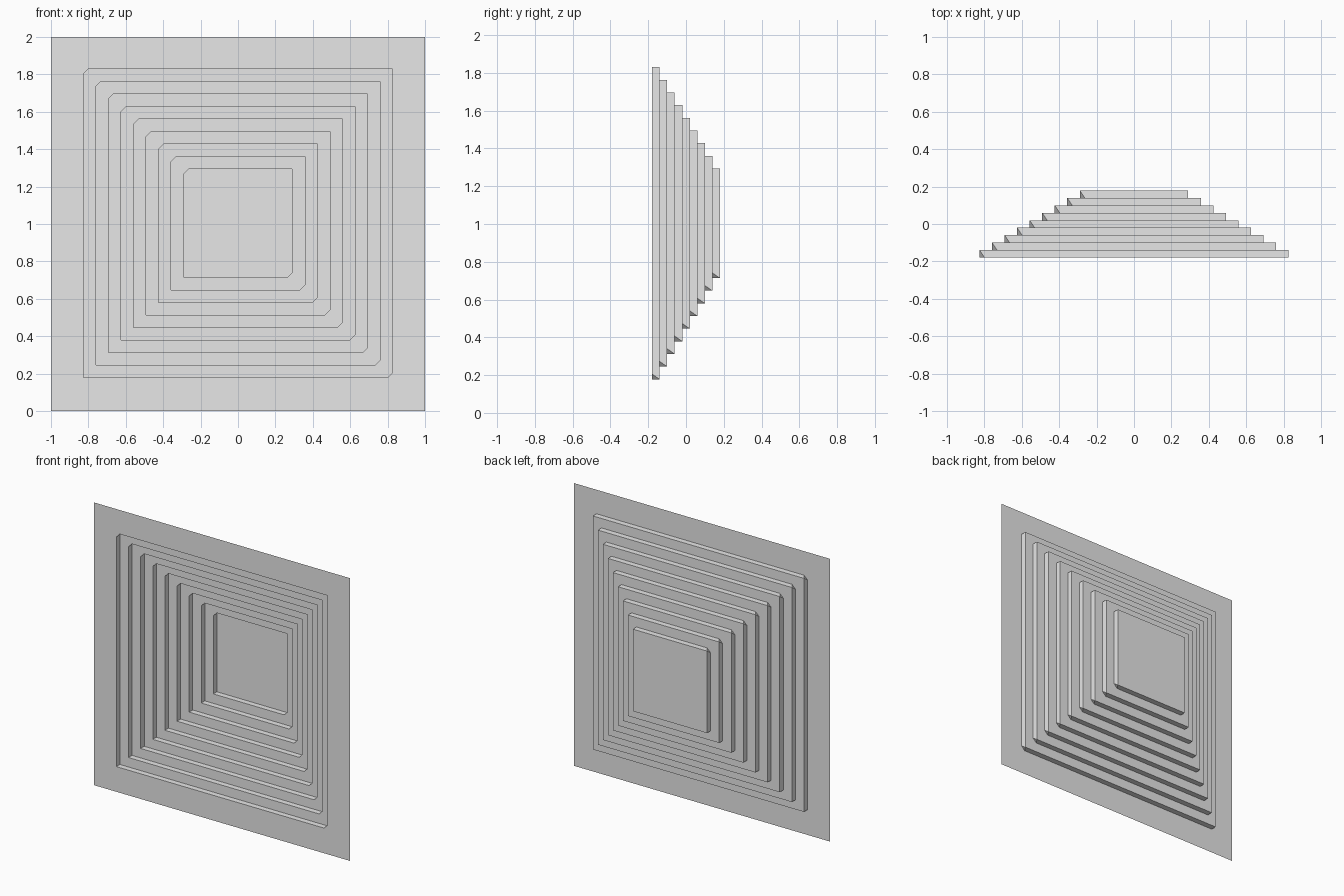
import bpy
import bmesh

if "Cube" in bpy.data.objects:
    bpy.data.objects.remove(bpy.data.objects["Cube"], do_unlink=True)

STEPS = 9
OUTER, INSET = 0.826, 0.067      # half width of first step, shrink per step
FRONT, DEPTH = -0.179, 0.0398    # plane of the frame, depth per step
CLIP = 0.027                     # size of the clipped corners
MID_Z = 1.004

grey = bpy.data.materials.new("plain_grey")
grey.use_nodes = True
grey.diffuse_color = (0.8, 0.8, 0.8, 1)
grey.node_tree.nodes["Principled BSDF"].inputs["Base Color"].default_value = (0.8, 0.8, 0.8, 1)

CORNERS = [(-1, 1), (1, 1), (1, -1), (-1, -1)]


def square(bm, half, y, mid=MID_Z):
    """Four sharp corners, clockwise from the upper left."""
    return [bm.verts.new((sx * half, y, mid + sz * half)) for sx, sz in CORNERS]


def clipped(bm, half, y):
    """Square with two opposite corners clipped, as (arriving, leaving) pairs."""
    pairs = []
    for sx, sz in CORNERS:
        if sx == sz:
            v = bm.verts.new((sx * half, y, MID_Z + sz * half))
            pairs.append((v, v))
        else:
            a = bm.verts.new((sx * half, y, MID_Z + sz * (half - CLIP)))
            b = bm.verts.new((sx * (half - CLIP), y, MID_Z + sz * half))
            pairs.append((a, b))
    return pairs


def bridge(bm, sq, cl, flip=False):
    """Join a sharp square to a clipped one, with a triangle at each clip."""
    for i in range(4):
        j = (i + 1) % 4
        faces = [[sq[i], sq[j], cl[j][0], cl[i][1]]]
        if cl[i][0] != cl[i][1]:
            faces.append([sq[i], cl[i][1], cl[i][0]])
        for f in faces:
            bm.faces.new(f[::-1] if flip else f)


def finish(bm, name):
    mesh = bpy.data.meshes.new(name)
    bm.to_mesh(mesh)
    bm.free()
    mesh.materials.append(grey)
    bpy.context.collection.objects.link(bpy.data.objects.new(name, mesh))


# Flat outer frame
bm = bmesh.new()
bridge(bm, square(bm, 1, FRONT, 1), clipped(bm, OUTER, FRONT), flip=True)
finish(bm, "outer_frame")

# Recessed steps: a wall going back, then a ledge going in
for k in range(STEPS):
    bm = bmesh.new()
    half = OUTER - k * INSET
    y = FRONT + k * DEPTH
    back = square(bm, half, y + DEPTH)
    bridge(bm, back, clipped(bm, half, y))
    if k < STEPS - 1:
        bridge(bm, back, clipped(bm, half - INSET, y + DEPTH), flip=True)
        finish(bm, f"step_{k + 1}")
    else:
        # The last step is closed by the back panel
        bm.faces.new(back[::-1])
        finish(bm, "back_panel")
